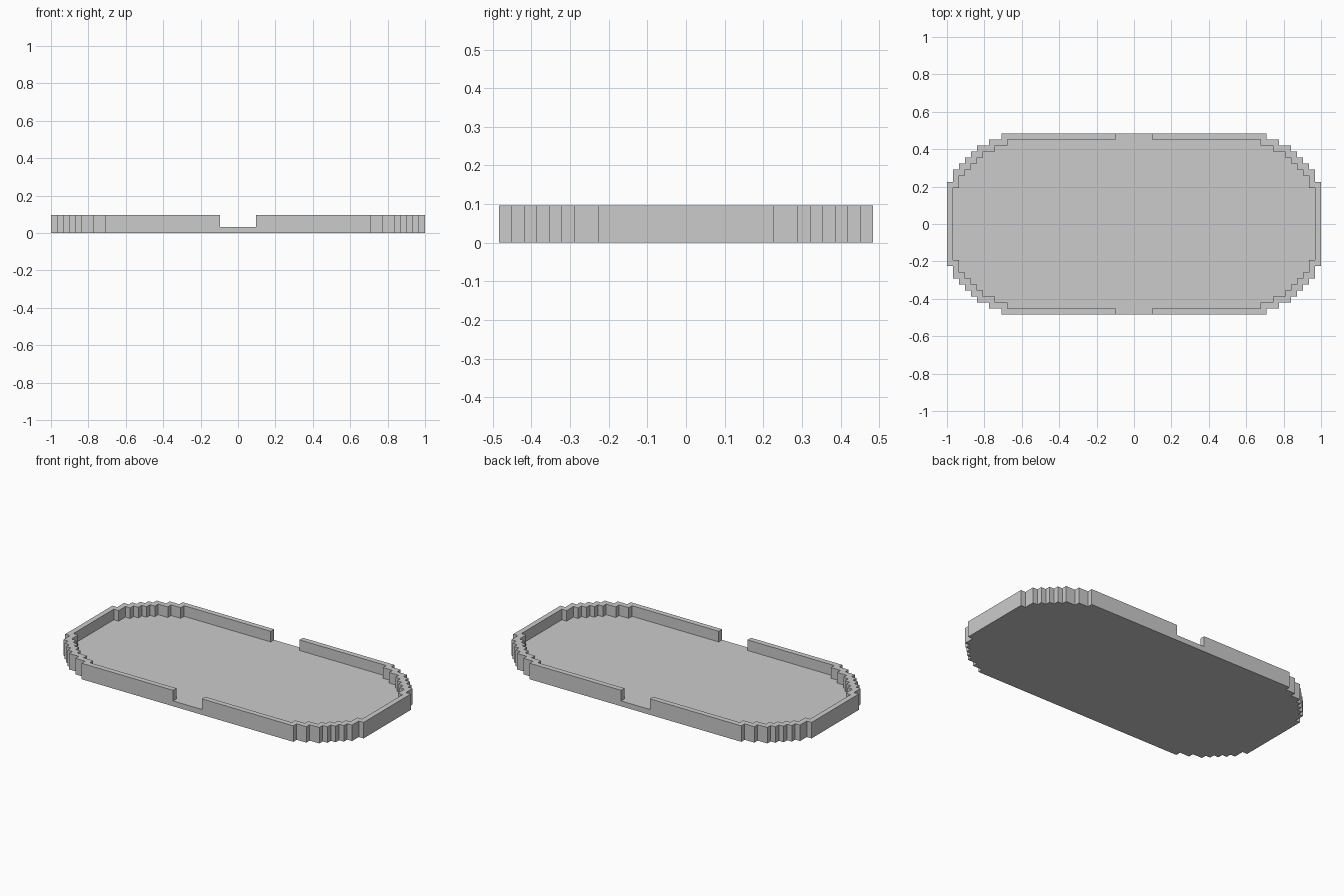
import bpy, bmesh

if "Cube" in bpy.data.objects:
    bpy.data.objects.remove(bpy.data.objects["Cube"])

U = 2 / 62  # step size: the tray is 62 x 30 x 3 steps

# stepped corner, from the end of the tray round to its long side
CORNER = [(31, 7), (30, 7), (30, 9), (29, 9), (29, 10), (28, 10), (28, 11), (27, 11),
          (27, 12), (26, 12), (26, 13), (24, 13), (24, 14), (22, 14), (22, 15)]


def outline(quarter):
    """Mirror one corner path into a closed counter-clockwise outline."""
    half = quarter + [(-x, y) for x, y in reversed(quarter)]
    return half + [(-x, -y) for x, y in half]


def prism(name, points, z0, z1):
    """Extrude an outline between two heights."""
    bm = bmesh.new()
    face = bm.faces.new([bm.verts.new((x * U, y * U, z0 * U)) for x, y in points])
    top = bmesh.ops.extrude_face_region(bm, geom=[face])["geom"]
    bmesh.ops.translate(bm, vec=(0, 0, (z1 - z0) * U),
                        verts=[v for v in top if isinstance(v, bmesh.types.BMVert)])
    bmesh.ops.recalc_face_normals(bm, faces=bm.faces)
    mesh = bpy.data.meshes.new(name)
    bm.to_mesh(mesh)
    bm.free()
    obj = bpy.data.objects.new(name, mesh)
    bpy.context.collection.objects.link(obj)
    return obj


# solid tray block
tray = prism("tray", outline(CORNER), 0, 3)

# hollow, one step inside the rim, widened to break through the middle of both long sides
inner = [(x - 1, y - 1) for x, y in CORNER] + [(3, 14), (3, 16)]
cutter = prism("hollow_cutter", outline(inner), 1, 4)
cutter.hide_render = True

cut = tray.modifiers.new("hollow", "BOOLEAN")
cut.operation = "DIFFERENCE"
cut.solver = "EXACT"
cut.object = cutter
bpy.context.view_layer.objects.active = tray
bpy.ops.object.modifier_apply(modifier=cut.name)
bpy.data.objects.remove(cutter)
